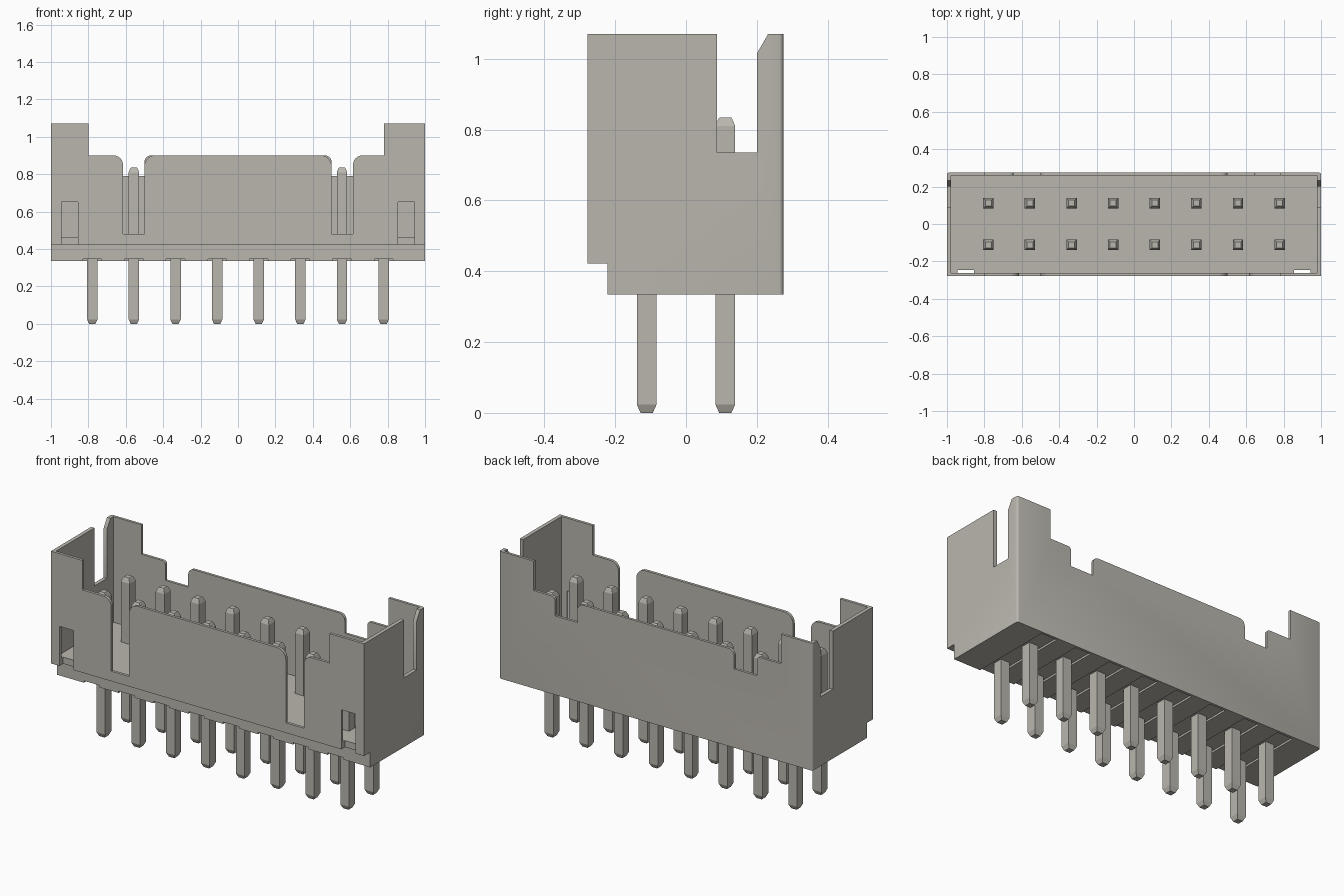
import bpy, bmesh, math
from mathutils import Vector

if "Cube" in bpy.data.objects:
    bpy.data.objects.remove(bpy.data.objects["Cube"])

# One warm grey for every part
grey = bpy.data.materials.new("warm grey")
grey.use_nodes = True
colour = (0.49, 0.47, 0.425, 1)
grey.diffuse_color = colour
bsdf = grey.node_tree.nodes["Principled BSDF"]
bsdf.inputs["Base Color"].default_value = colour
bsdf.inputs["Roughness"].default_value = 0.6


def finish(name, bm):
    bmesh.ops.recalc_face_normals(bm, faces=bm.faces)
    mesh = bpy.data.meshes.new(name)
    bm.to_mesh(mesh)
    bm.free()
    mesh.materials.append(grey)
    obj = bpy.data.objects.new(name, mesh)
    bpy.context.collection.objects.link(obj)
    return obj


def prism(name, points, axis, lo, hi):
    """Extrude a closed profile along x (points are y,z) or y (points are x,z)."""
    bm = bmesh.new()
    place = (lambda p: (lo, p[0], p[1])) if axis == "x" else (lambda p: (p[0], lo, p[1]))
    face = bm.faces.new([bm.verts.new(place(p)) for p in points])
    ext = bmesh.ops.extrude_face_region(bm, geom=[face])
    step = Vector((hi - lo, 0, 0) if axis == "x" else (0, hi - lo, 0))
    bmesh.ops.translate(bm, vec=step, verts=[v for v in ext["geom"] if isinstance(v, bmesh.types.BMVert)])
    return finish(name, bm)


def box(name, x0, x1, y0, y1, z0, z1):
    return prism(name, [(x0, z0), (x1, z0), (x1, z1), (x0, z1)], "y", y0, y1)


def cut(target, cutter):
    """Subtract the cutter and remove it."""
    mod = target.modifiers.new("cut", "BOOLEAN")
    mod.operation, mod.solver, mod.object = "DIFFERENCE", "EXACT", cutter
    bpy.context.view_layer.objects.active = target
    bpy.ops.object.modifier_apply(modifier=mod.name)
    bpy.data.objects.remove(cutter)


def arc(cx, cz, r, a0, a1, n=6):
    return [(cx + r * math.cos(math.radians(a0 + (a1 - a0) * i / n)),
             cz + r * math.sin(math.radians(a0 + (a1 - a0) * i / n))) for i in range(n + 1)]


def wall_opening(outer, bottom, r_out, r_in):
    """Stepped wall top with a notch near each end."""
    half = arc(-outer - r_out, 0.9 - r_out, r_out, 90, 0)
    half += [(-outer, bottom), (-0.5, bottom)]
    half += arc(-0.5 + r_in, 0.9 - r_in, r_in, 180, 90)
    left = [(-0.8, 1.2), (-0.8, 0.9)] + half
    right = [(-x, z) for x, z in reversed(half)] + [(0.78, 0.9), (0.78, 1.2)]
    return left + right


# Housing: stepped end profile run along the length, back corners eased
housing = prism("housing", [(-0.278, 0.422), (-0.222, 0.422), (-0.222, 0.335),
                            (0.275, 0.335), (0.275, 1.07), (-0.278, 1.07)], "x", -1, 1)
bm = bmesh.new()
bm.from_mesh(housing.data)
corners = [e for e in bm.edges if all(v.co.y > 0.27 for v in e.verts)
           and abs(e.verts[0].co.z - e.verts[1].co.z) > 0.5]
bmesh.ops.bevel(bm, geom=corners, offset=0.012, segments=3, profile=0.5, affect="EDGES")
bm.to_mesh(housing.data)
bm.free()

# Hollow interior, then the openings of the long walls
cut(housing, box("cavity", -0.978, 0.978, -0.262, 0.26, 0.46, 1.3))
cut(housing, prism("front_opening", wall_opening(0.615, 0.48, 0.05, 0.055), "y", -0.4, -0.2))
cut(housing, prism("back_opening", wall_opening(0.645, 0.79, 0.02, 0.035), "y", 0.2, 0.4))

# Slots in both end walls with one chamfered lip
cut(housing, prism("end_slots", [(0.088, 0.735), (0.2, 0.735), (0.2, 1.015),
                                 (0.232, 1.07), (0.232, 1.2), (0.088, 1.2)], "x", -1.2, 1.2))

# Small windows low in the front wall
for x in (-0.945, 0.855):
    cut(housing, box("window", x, x + 0.09, -0.4, -0.245, 0.38, 0.65))

# Shallow grooves under the base and the pins that pass through it
pin_columns = [-0.779 + 0.2225 * i for i in range(8)]
for x in pin_columns:
    cut(housing, box("groove", x - 0.05, x + 0.05, -0.4, 0.26, 0.2, 0.346))


def pin(name, x, y):
    """Square pin with tapered ends, built from stacked square rings."""
    bm = bmesh.new()
    previous = None
    for z, h in [(0, 0.017), (0.006, 0.02), (0.024, 0.028), (0.81, 0.028), (0.829, 0.02), (0.835, 0.016)]:
        ring = [bm.verts.new((x + sx * h, y + sy * h, z)) for sx, sy in ((-1, -1), (1, -1), (1, 1), (-1, 1))]
        if previous:
            for i in range(4):
                j = (i + 1) % 4
                bm.faces.new((previous[i], previous[j], ring[j], ring[i]))
        else:
            bm.faces.new(ring)
        previous = ring
    bm.faces.new(previous)
    return finish(name, bm)


for row, y in (("front", -0.111), ("back", 0.111)):
    for i, x in enumerate(pin_columns):
        pin(f"{row}_pin_{i + 1}", x, y)

# Smooth only the rounded corners
bpy.ops.object.select_all(action="DESELECT")
housing.select_set(True)
bpy.context.view_layer.objects.active = housing
bpy.ops.object.shade_smooth_by_angle(angle=math.radians(35))
